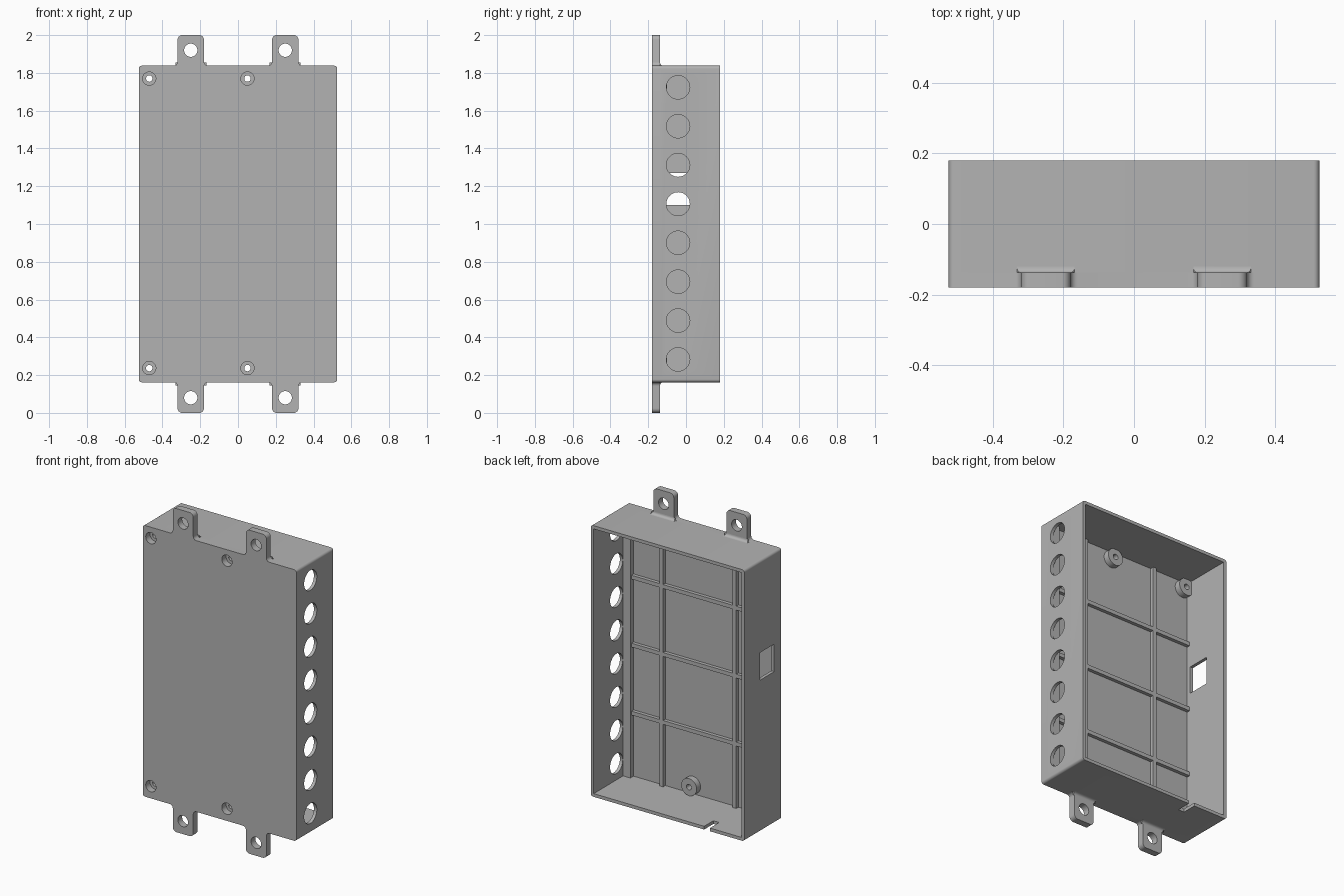
import bpy, bmesh, math
from mathutils import Vector

cube = bpy.data.objects.get("Cube")
if cube:
    bpy.data.objects.remove(cube, do_unlink=True)

grey = bpy.data.materials.new("plain_grey")
grey.use_nodes = True
COLOUR = (0.45, 0.45, 0.45, 1)
grey.diffuse_color = COLOUR
grey.node_tree.nodes["Principled BSDF"].inputs["Base Color"].default_value = COLOUR

# Main dimensions
HALF_W, BOTTOM, TOP = 0.525, 0.162, 1.838
FRONT, FLOOR, BACK = -0.18, -0.138, 0.18
WALL = 0.02


def prism(name, pts, lo, hi, axis="Y"):
    """Extrude an outline: (x, z) along Y or (y, z) along X."""
    place = (lambda p, d: (p[0], d, p[1])) if axis == "Y" else (lambda p, d: (d, p[0], p[1]))
    bm = bmesh.new()
    base = [bm.verts.new(place(p, lo)) for p in pts]
    cap = [bm.verts.new(place(p, hi)) for p in pts]
    bm.faces.new(base)
    bm.faces.new(cap)
    for i in range(len(pts)):
        j = (i + 1) % len(pts)
        bm.faces.new((base[i], base[j], cap[j], cap[i]))
    bmesh.ops.recalc_face_normals(bm, faces=bm.faces)
    mesh = bpy.data.meshes.new(name)
    bm.to_mesh(mesh)
    bm.free()
    mesh.materials.append(grey)
    obj = bpy.data.objects.new(name, mesh)
    bpy.context.collection.objects.link(obj)
    return obj


def rect(x0, x1, z0, z1):
    return [(x0, z0), (x1, z0), (x1, z1), (x0, z1)]


def circle(x, z, r, n=40):
    return [(x + r * math.cos(math.tau * i / n), z + r * math.sin(math.tau * i / n))
            for i in range(n)]


def rounded(corners, steps=6):
    """Round the right-angled corners of an outline given as (x, z, radius)."""
    pts = []
    for i, (x, z, r) in enumerate(corners):
        p = Vector((x, z))
        to_prev = (Vector(corners[i - 1][:2]) - p).normalized()
        to_next = (Vector(corners[(i + 1) % len(corners)][:2]) - p).normalized()
        centre = p + r * (to_prev + to_next)
        for k in range(steps + 1):
            t = math.pi / 2 * k / steps
            pts.append(tuple(centre - r * (to_next * math.cos(t) + to_prev * math.sin(t))))
    return pts


def cut(obj, cutters):
    """Subtract each cutter from the part, then discard it."""
    bpy.context.view_layer.objects.active = obj
    for c in cutters:
        c.hide_render = True
        mod = obj.modifiers.new("cut", "BOOLEAN")
        mod.operation, mod.solver, mod.object = "DIFFERENCE", "EXACT", c
        bpy.ops.object.modifier_apply(modifier=mod.name)
        bpy.data.objects.remove(c, do_unlink=True)


def smooth(obj):
    bpy.ops.object.select_all(action="DESELECT")
    obj.select_set(True)
    bpy.context.view_layer.objects.active = obj
    bpy.ops.object.shade_smooth_by_angle(angle=math.radians(30))


TAB_X, TAB_HALF = 0.25, 0.07
SCREWS = [(x, z) for x in (-0.47, 0.05) for z in (0.237, 1.77)]

# Base plate with four mounting tabs, one outline
half = [(-HALF_W, BOTTOM, 0.016)]
for tx in (-TAB_X, TAB_X):
    half += [(tx - TAB_HALF, BOTTOM, 0.02), (tx - TAB_HALF, 0, 0.025),
             (tx + TAB_HALF, 0, 0.025), (tx + TAB_HALF, BOTTOM, 0.02)]
half.append((HALF_W, BOTTOM, 0.016))
# The upper half is the lower half turned half a turn; its corners follow on
outline = half + [(-x, 2 - z, r) for x, z, r in half]
plate = prism("base_plate", rounded(outline), FRONT, FLOOR)
holes = [prism("tab_hole", circle(x, z, 0.035), -0.3, 0.1)
         for x in (-TAB_X, TAB_X) for z in (0.08, 1.92)]
holes += [prism("screw_recess", circle(x, z, 0.035), -0.3, 0.1) for x, z in SCREWS]
cut(plate, holes)
smooth(plate)

# Side walls, open at the back
walls = prism("side_walls", rounded([(x, z, 0.016) for x, z in
              rect(-HALF_W, HALF_W, BOTTOM, TOP)]), FLOOR, BACK)
openings = [prism("cavity", rect(-HALF_W + WALL, HALF_W - WALL, BOTTOM + WALL, TOP - WALL),
                  -0.3, 0.3)]
# Row of cable holes on the left wall
openings += [prism("cable_hole", circle(-0.042, 0.283 + 0.2058 * i, 0.062), 0.4, 0.6, "X")
             for i in range(8)]
# Window in the right wall, slot in the bottom wall
openings.append(prism("window", rect(-0.112, 0.028, 1.1, 1.27), -0.6, -0.4, "X"))
openings.append(prism("slot", rect(-0.29, -0.25, 0.1, 0.25), 0.09, 0.3))
cut(walls, openings)
smooth(walls)

# Stiffening ribs on the inner floor
IN_X, IN_LO, IN_HI = HALF_W - WALL, BOTTOM + WALL, TOP - WALL
RIB_TOP, RIB_HALF = -0.116, 0.012
for i, x in enumerate((-TAB_X, TAB_X)):
    prism(f"long_rib_{i + 1}", rect(x - RIB_HALF, x + RIB_HALF, IN_LO, IN_HI), FLOOR, RIB_TOP)
for i in range(3):
    z = 0.58 + 0.42 * i
    prism(f"cross_rib_{i + 1}", rect(-IN_X, IN_X, z - RIB_HALF, z + RIB_HALF), FLOOR, RIB_TOP - 0.0005)
# Ledge beside the cable holes
prism("cable_ledge", rect(0.455, IN_X, IN_LO, IN_HI), FLOOR, -0.107)

# Screw bosses
for i, (x, z) in enumerate(SCREWS):
    boss = prism(f"screw_boss_{i + 1}", circle(x, z, 0.053), FLOOR, -0.1)
    cut(boss, [prism("screw_hole", circle(x, z, 0.017, 24), -0.3, 0.1)])
    smooth(boss)

# Concave fillets where the tabs meet the walls
R = 0.017
for end, edge, up in (("top", TOP, 1), ("bottom", BOTTOM, -1)):
    arc = [(FLOOR + R - R * math.cos(t), edge + up * (R - R * math.sin(t)))
           for t in (math.pi / 2 * k / 6 for k in range(7))]
    for side, x in (("left", TAB_X), ("right", -TAB_X)):
        fillet = prism(f"{end}_{side}_tab_fillet", [(FLOOR, edge)] + arc,
                       x - TAB_HALF - 0.006, x + TAB_HALF + 0.006, "X")
        # Flare the ends towards the wall
        for v in fillet.data.vertices:
            rise = abs(v.co.z - edge) / R
            v.co.x += math.copysign(0.012 * (1 - rise) - 0.006, v.co.x - x)
        smooth(fillet)
